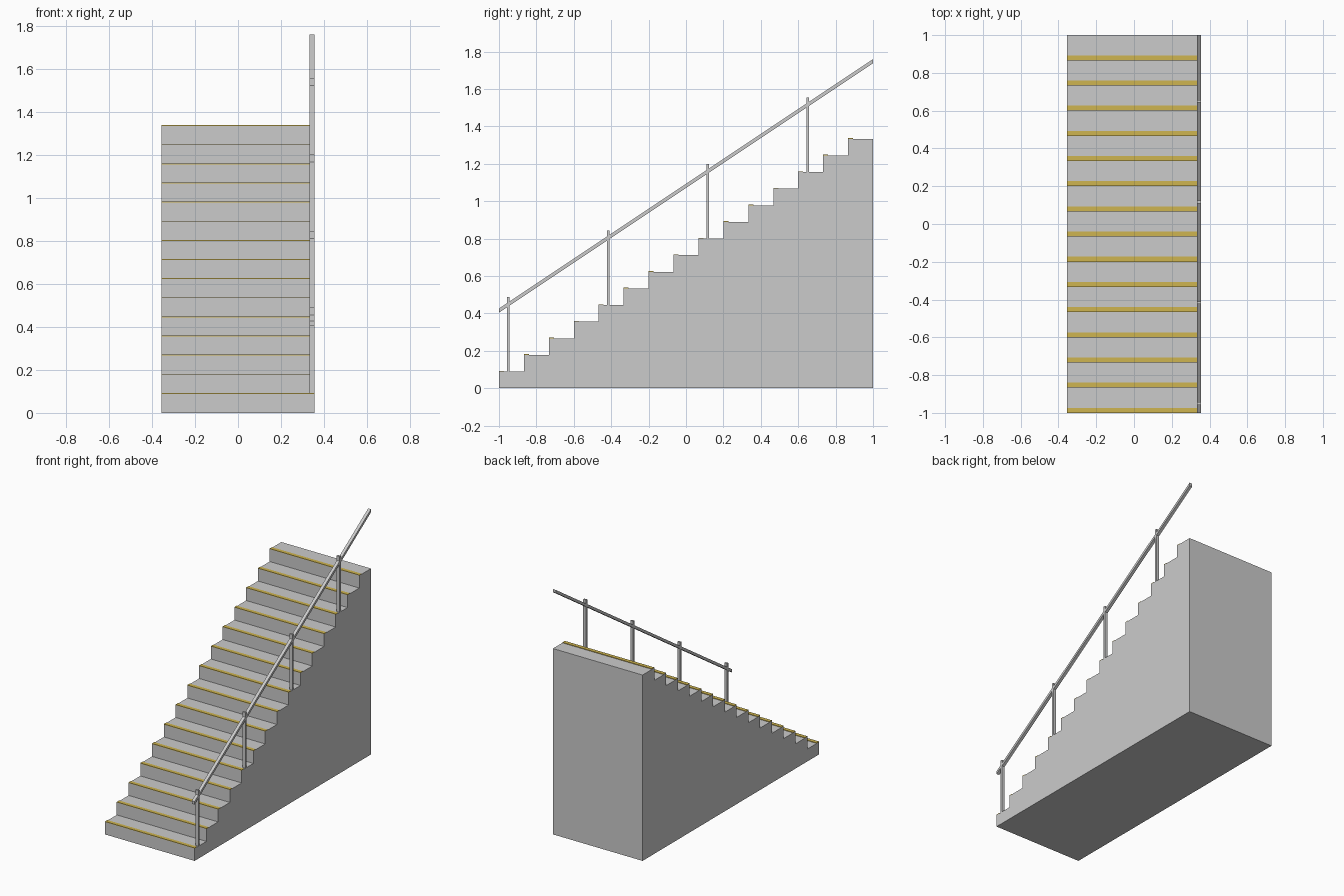
import bpy, bmesh

if "Cube" in bpy.data.objects:
    bpy.data.objects.remove(bpy.data.objects["Cube"])

STEPS = 15
TREAD = 2 / STEPS
RISE = TREAD * 2 / 3
HALF_W = 0.3556
RAIL_W = 0.0222


def extrude_profile(name, pts, x0, x1, mat=None):
    """Extrude a closed (y, z) outline along x from x0 to x1."""
    bm = bmesh.new()
    face = bm.faces.new([bm.verts.new((x0, y, z)) for y, z in pts])
    ext = bmesh.ops.extrude_face_region(bm, geom=[face])
    verts = [g for g in ext["geom"] if isinstance(g, bmesh.types.BMVert)]
    bmesh.ops.translate(bm, verts=verts, vec=(x1 - x0, 0, 0))
    bmesh.ops.recalc_face_normals(bm, faces=bm.faces)
    mesh = bpy.data.meshes.new(name)
    bm.to_mesh(mesh)
    bm.free()
    obj = bpy.data.objects.new(name, mesh)
    bpy.context.collection.objects.link(obj)
    if mat:
        mesh.materials.append(mat)
    return obj


def rect(y0, y1, z0, z1):
    return [(y0, z0), (y1, z0), (y1, z1), (y0, z1)]


yellow = bpy.data.materials.new("safety_yellow")
yellow.diffuse_color = (0.62, 0.46, 0.08, 1)
yellow.use_nodes = True
yellow.node_tree.nodes["Principled BSDF"].inputs["Base Color"].default_value = yellow.diffuse_color

# Solid stair block from a stepped side profile
profile = [(1, 0), (-1, 0)]
for i in range(STEPS):
    z = (i + 1) * RISE
    profile += [(-1 + i * TREAD, z), (-1 + (i + 1) * TREAD, z)]
extrude_profile("stair_block", profile, -HALF_W, HALF_W)

# Yellow strip along the front of every tread
for i in range(STEPS):
    y, z = -1 + i * TREAD, (i + 1) * RISE
    extrude_profile(f"nosing_strip_{i + 1}",
                    rect(y, y + 0.2 * TREAD, z - 0.001, z + 0.004),
                    -HALF_W, HALF_W, yellow)

# Handrail posts on every fourth step
rail_x = (HALF_W - RAIL_W, HALF_W)
for i in range(0, STEPS, 4):
    y, z = -0.95 + i * TREAD, (i + 1) * RISE
    extrude_profile(f"rail_post_{i // 4 + 1}",
                    rect(y - 0.007, y + 0.007, z, z + 0.4), *rail_x)

# Sloping handrail with upright end cuts
z0, z1 = 0.404, 0.426
climb = 2 * RISE / TREAD
extrude_profile("handrail",
                [(-1, z0), (1, z0 + climb), (1, z1 + climb), (-1, z1)], *rail_x)
